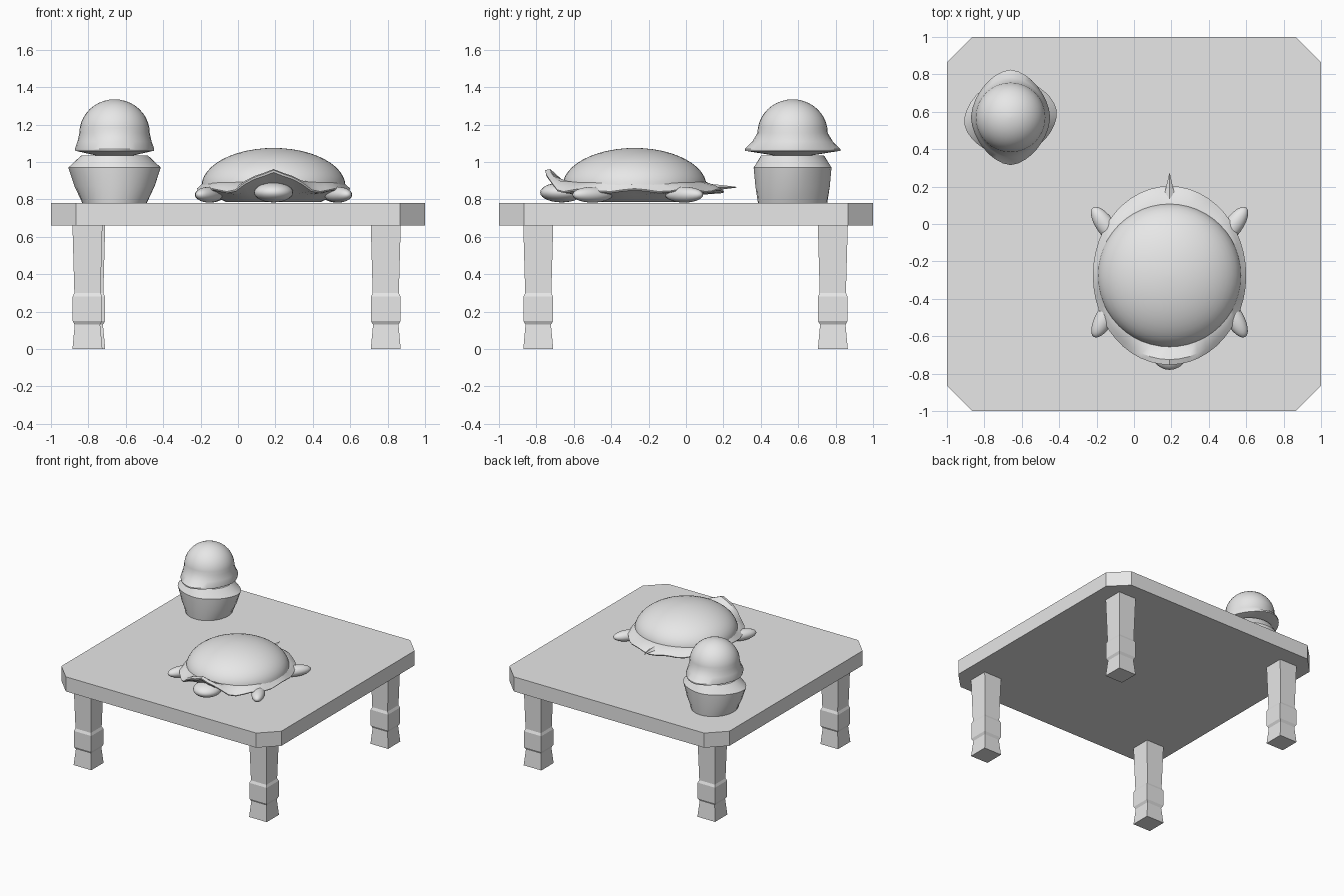
import bpy, bmesh, math
from math import sin, cos, pi
from mathutils import Vector

cube = bpy.data.objects.get("Cube")
if cube:
    bpy.data.objects.remove(cube)

grey = bpy.data.materials.new("plain_grey")
grey.use_nodes = True
grey.diffuse_color = (0.8, 0.8, 0.8, 1)
for node in grey.node_tree.nodes:
    if node.type == 'BSDF_PRINCIPLED':
        node.inputs["Base Color"].default_value = (0.8, 0.8, 0.8, 1)


def finish(bm, name, smooth=None):
    bmesh.ops.recalc_face_normals(bm, faces=bm.faces)
    mesh = bpy.data.meshes.new(name)
    bm.to_mesh(mesh)
    bm.free()
    mesh.materials.append(grey)
    obj = bpy.data.objects.new(name, mesh)
    bpy.context.collection.objects.link(obj)
    if smooth:
        bpy.ops.object.select_all(action='DESELECT')
        obj.select_set(True)
        bpy.context.view_layer.objects.active = obj
        bpy.ops.object.shade_smooth_by_angle(angle=math.radians(smooth))
    return obj


def loft(name, rings, smooth=None):
    """Skin a stack of equal-length point rings and cap both ends."""
    bm = bmesh.new()
    rows = [[bm.verts.new(p) for p in ring] for ring in rings]
    n = len(rows[0])
    for low, high in zip(rows, rows[1:]):
        for i in range(n):
            j = (i + 1) % n
            bm.faces.new((low[i], low[j], high[j], high[i]))
    bm.faces.new(rows[0][::-1])
    bm.faces.new(rows[-1])
    return finish(bm, name, smooth)


def oval(cx, cy, z, rx, ry, power=2, turn=0, n=32):
    """Superellipse ring; a power under 2 gives pointed sides."""
    pts = []
    for i in range(n):
        a = 2 * pi * i / n
        r = (abs(cos(a)) ** power + abs(sin(a)) ** power) ** (-1 / power)
        x, y = rx * r * cos(a), ry * r * sin(a)
        pts.append((cx + x * cos(turn) - y * sin(turn),
                    cy + x * sin(turn) + y * cos(turn), z))
    return pts


def ellipsoid(name, centre, radii, turn=0):
    bm = bmesh.new()
    bmesh.ops.create_uvsphere(bm, u_segments=24, v_segments=14, radius=1)
    bmesh.ops.scale(bm, vec=radii, verts=bm.verts)
    obj = finish(bm, name, 60)
    obj.location = centre
    obj.rotation_euler.z = turn
    return obj


# Table top with clipped corners
C = 0.865
outline = [(1, -C), (1, C), (C, 1), (-C, 1), (-1, C), (-1, -C), (-C, -1), (C, -1)]
loft("table_top", [[(x, y, z) for x, y in outline] for z in (0.66, 0.78)])

# Square shaped legs
leg_profile = [(0, 0.08), (0.13, 0.068), (0.15, 0.079), (0.28, 0.079),
               (0.3, 0.07), (0.66, 0.08)]
legs = {"front_left_leg": (0.79, -0.79), "back_left_leg": (0.79, 0.785),
        "front_right_leg": (-0.805, -0.79), "back_right_leg": (-0.79, 0.785)}
for name, (lx, ly) in legs.items():
    loft(name, [[(lx + sx * w, ly + sy * w, z)
                 for sx, sy in ((1, 1), (-1, 1), (-1, -1), (1, -1))]
                for z, w in leg_profile])

# Pot and its domed lid
PX, PY = -0.66, 0.57
loft("pot", [oval(PX, PY, 0.78, 0.172, 0.185),
             oval(PX, PY, 0.87, 0.215, 0.2, 1.9, 0.1),
             oval(PX, PY, 0.97, 0.25, 0.21, 1.75, 0.15),
             oval(PX, PY, 1.035, 0.178, 0.168)], 35)
lid = [oval(PX, PY, 1.035, 0.1, 0.1), oval(PX, PY, 1.06, 0.21, 0.255, 1.7),
       oval(PX, PY, 1.07, 0.212, 0.255, 1.7), oval(PX, PY, 1.11, 0.198, 0.215, 1.85)]
for k in range(10):
    a = k / 10 * pi / 2
    lid.append(oval(PX, PY, 1.155 + 0.18 * sin(a), 0.188 * cos(a), 0.188 * cos(a)))
lid.append(oval(PX, PY, 1.335, 0.006, 0.006))
loft("pot_lid", lid, 35)

# Turtle shell dome
TX, TY = 0.19, -0.275
dome = []
for k in range(12):
    a = k / 12 * pi / 2
    dome.append(oval(TX, TY, 0.87 + 0.205 * sin(a), 0.385 * cos(a), 0.385 * cos(a), n=48))
dome.append(oval(TX, TY, 1.075, 0.01, 0.01, n=48))
loft("shell_dome", dome, 40)


# Wavy shell rim, raised to a peak over the head, with the belly beneath
def rim_ring(rx, ry, z, lift, wave):
    pts = []
    for i in range(48):
        a = 2 * pi * i / 48
        off = abs(a - 1.5 * pi)
        peak = max(0, 1 - off / 0.55)
        pts.append((TX + rx * cos(a), TY + ry * sin(a),
                    z + lift * peak + wave * cos(10 * a)))
    return pts


loft("shell_rim", [rim_ring(0.25, 0.27, 0.785, 0, 0),
                   rim_ring(0.34, 0.36, 0.825, 0.02, 0),
                   rim_ring(0.405, 0.475, 0.842, 0.11, 0.008),
                   rim_ring(0.41, 0.478, 0.85, 0.115, 0.008),
                   rim_ring(0.392, 0.45, 0.868, 0.1, 0.006),
                   rim_ring(0.37, 0.38, 0.895, 0, 0)], 35)

# Tail, a flat spike
tail = [[(TX + sx * w, y, 0.865 + sz * h) for sx, sz in ((1, 0), (0, 1), (-1, 0), (0, -1))]
        for y, w, h in ((0.1, 0.04, 0.02), (0.19, 0.02, 0.012), (0.27, 0.002, 0.002))]
loft("tail", tail)

# Head and flippers
ellipsoid("head", (TX, -0.665, 0.837), (0.105, 0.115, 0.053))
for side, s in (("left", 1), ("right", -1)):
    for end, dx, y, tilt in (("front", 0.345, -0.5, -1.05), ("back", 0.34, -0.01, 0.95)):
        turn = tilt if s > 0 else pi - tilt
        ellipsoid(f"{end}_{side}_flipper", (TX + s * dx, y, 0.825),
                  (0.12, 0.05, 0.042), turn)
